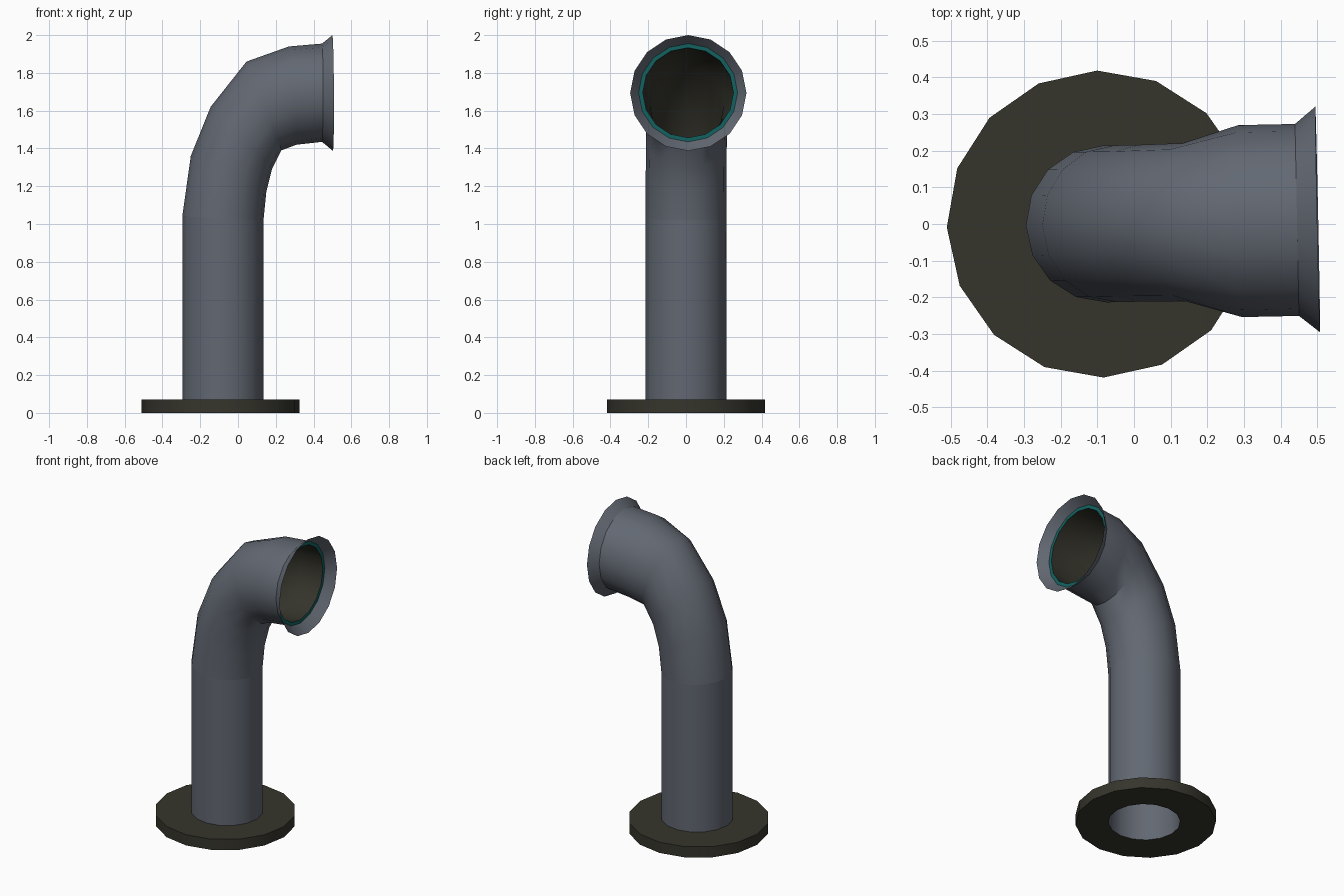
import bpy
import math
from mathutils import Matrix, Vector

cube = bpy.data.objects.get("Cube")
if cube:
    bpy.data.objects.remove(cube, do_unlink=True)

SIDES = 16
PIVOT = Vector((-0.085, 0, 0))
# The whole vent is turned very slightly about its pipe
TURN = Matrix.Translation(PIVOT) @ Matrix.Rotation(math.radians(1.2), 4, "Z") @ Matrix.Translation(-PIVOT)


def material(name, colour):
    mat = bpy.data.materials.new(name)
    mat.use_nodes = True
    mat.diffuse_color = (*colour, 1)
    mat.node_tree.nodes["Principled BSDF"].inputs["Base Color"].default_value = (*colour, 1)
    return mat


grey = material("slate grey", (0.122, 0.138, 0.168))
brown = material("dark olive brown", (0.036, 0.035, 0.025))
teal = material("teal", (0.006, 0.125, 0.122))


def ring(outer, inner, half_width, inset=0.0):
    """Oval ring through an outer and an inner point of the side outline."""
    a, b = Vector((outer[0], 0, outer[1])), Vector((inner[0], 0, inner[1]))
    centre, axis = (a + b) / 2, (a - b) / 2
    axis *= 1 - inset / axis.length
    points = []
    for i in range(SIDES):
        t = math.tau * i / SIDES
        points.append(TURN @ (centre + axis * math.cos(t)
                              - Vector((0, half_width - inset, 0)) * math.sin(t)))
    return points


def loft(name, rings, mat):
    """Skin a list of rings with quads, leaving both ends open."""
    faces = []
    for j in range(len(rings) - 1):
        for i in range(SIDES):
            k = (i + 1) % SIDES
            faces.append((j * SIDES + i, j * SIDES + k, (j + 1) * SIDES + k, (j + 1) * SIDES + i))
    mesh = bpy.data.meshes.new(name)
    mesh.from_pydata([p for r in rings for p in r], [], faces)
    mesh.materials.append(mat)
    obj = bpy.data.objects.new(name, mesh)
    bpy.context.collection.objects.link(obj)
    bpy.ops.object.select_all(action="DESELECT")
    obj.select_set(True)
    bpy.context.view_layer.objects.active = obj
    bpy.ops.object.shade_smooth_by_angle(angle=math.radians(35))
    return obj


# Side outline of the bend: outer point, inner point, half width
elbow = [
    ((-0.295, 1.04), (0.135, 1.02), 0.214),
    ((-0.25, 1.36), (0.15, 1.17), 0.214),
    ((-0.145, 1.62), (0.18, 1.29), 0.214),
    ((0.045, 1.86), (0.23, 1.39), 0.216),
    ((0.27, 1.94), (0.31, 1.42), 0.262),
    ((0.445, 1.955), (0.445, 1.435), 0.262),
]
foot = ((-0.295, 0), (0.135, 0), 0.214)
lip = ((0.50, 2.0), (0.503, 1.387), 0.308)

# Pipe, bend and flared mouth
loft("pipe", [ring(*foot), ring(*elbow[0])], grey)
loft("elbow", [ring(*s) for s in elbow], grey)
loft("mouth_flare", [ring(*elbow[-1]), ring(*lip)], grey)

# Inner lining of the bend, facing inward
loft("elbow_lining", [ring(*s, inset=0.022) for s in reversed(elbow)], brown)

# Thin rims joining bend and lining
loft("mouth_rim", [ring(*elbow[-1]), ring(*elbow[-1], inset=0.022)], teal)
loft("lower_rim", [ring(*elbow[0], inset=0.022), ring(*elbow[0])], teal)

# Base flange around the pipe
X, R, H = -0.092, 0.419, 0.07
loft("base_flange", [
    ring(*foot),
    ring((X - R, 0), (X + R, 0), R),
    ring((X - R, H), (X + R, H), R),
    ring((foot[0][0], H), (foot[1][0], H), foot[2]),
], brown)
